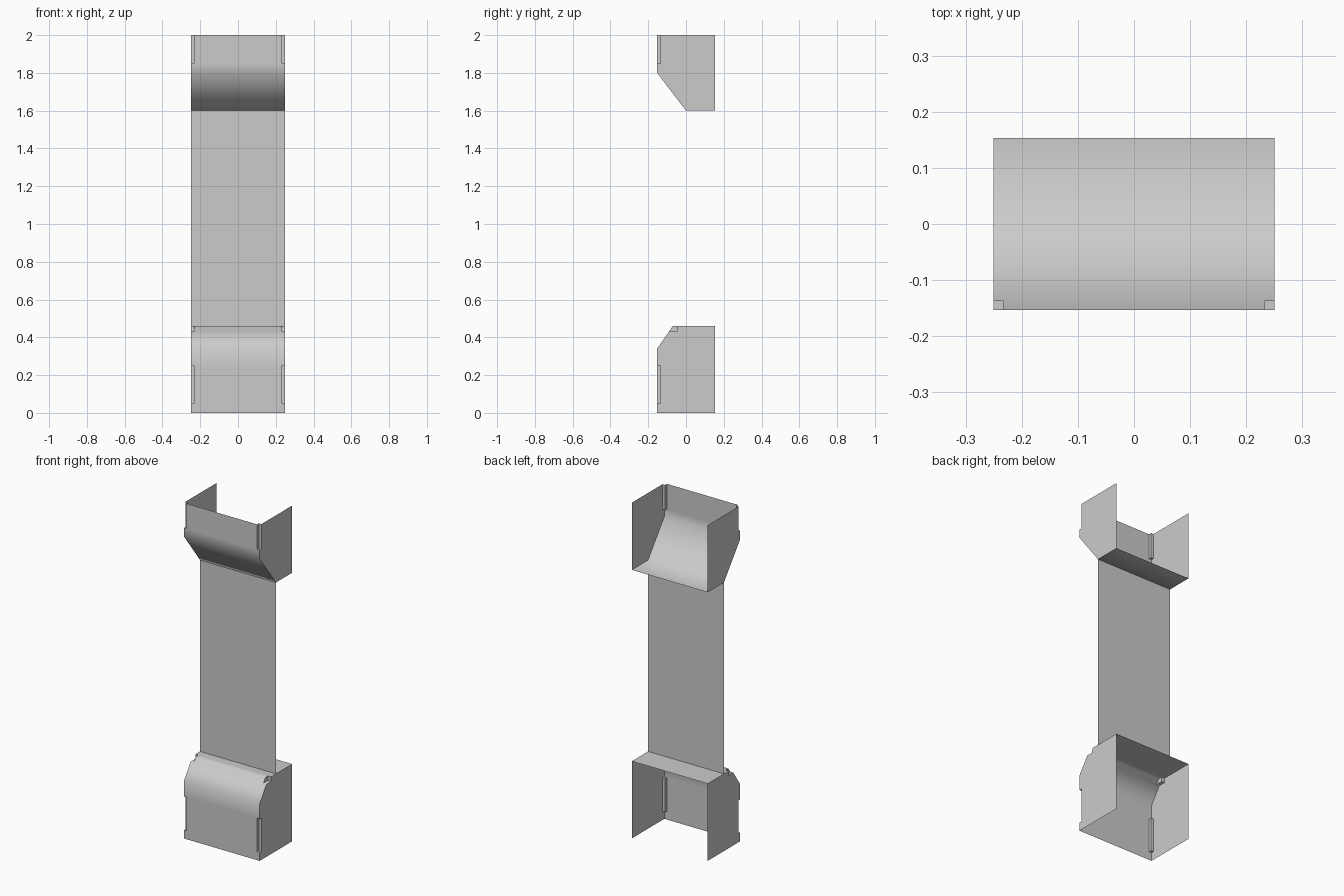
import bpy, bmesh, math

if "Cube" in bpy.data.objects:
    bpy.data.objects.remove(bpy.data.objects["Cube"])

HW, D = 0.25, 0.153      # half width, half depth
N = 0.017                # corner notch size


def new_object(name, bm):
    mesh = bpy.data.meshes.new(name)
    bm.to_mesh(mesh)
    bm.free()
    obj = bpy.data.objects.new(name, mesh)
    bpy.context.collection.objects.link(obj)
    return obj


def extrude_profile(name, profile):
    # y/z outline extruded across x into a closed solid
    bm = bmesh.new()
    face = bm.faces.new([bm.verts.new((-HW, y, z)) for y, z in profile])
    ext = bmesh.ops.extrude_face_region(bm, geom=[face])
    verts = [g for g in ext["geom"] if isinstance(g, bmesh.types.BMVert)]
    bmesh.ops.translate(bm, vec=(2 * HW, 0, 0), verts=verts)
    bmesh.ops.recalc_face_normals(bm, faces=bm.faces[:])
    return new_object(name, bm)


def notch_cutter(name, lo, hi):
    # Box cutters mirrored onto both front corners
    bm = bmesh.new()
    for s in (-1, 1):
        box = bmesh.ops.create_cube(bm, size=1)["verts"]
        for v in box:
            a = [l if c < 0 else h for c, l, h in zip(v.co, lo, hi)]
            v.co = (s * a[0], a[1], a[2])
    bmesh.ops.recalc_face_normals(bm, faces=bm.faces[:])
    return new_object(name, bm)


def shell(obj, cutters, open_z):
    # Cut the notches, then open the back and one end
    for c in cutters:
        mod = obj.modifiers.new("notch", "BOOLEAN")
        mod.operation, mod.solver, mod.object = "DIFFERENCE", "EXACT", c
    deps = bpy.context.evaluated_depsgraph_get()
    mesh = bpy.data.meshes.new_from_object(obj.evaluated_get(deps))
    obj.modifiers.clear()
    obj.data = mesh
    bm = bmesh.new()
    bm.from_mesh(mesh)
    gone = [f for f in bm.faces
            if all(abs(v.co.y - D) < 1e-4 for v in f.verts)
            or all(abs(v.co.z - open_z) < 1e-4 for v in f.verts)]
    bmesh.ops.delete(bm, geom=gone, context="FACES")
    bm.to_mesh(mesh)
    bm.free()
    for c in cutters:
        bpy.data.objects.remove(c)
    bpy.ops.object.select_all(action="DESELECT")
    obj.select_set(True)
    bpy.context.view_layer.objects.active = obj
    bpy.ops.object.shade_smooth_by_angle(angle=math.radians(60))


# Lower housing: bevelled front, flat ledge on top, open below and behind
base = extrude_profile("lower_housing", [
    (D, 0), (-D, 0), (-D, 0.34), (-0.07, 0.46), (D, 0.46)])
shell(base, [
    notch_cutter("low_notch", (HW - N, -0.3, 0.05), (0.3, -D + N, 0.25)),
    notch_cutter("ledge_notch", (HW - 0.02, -0.3, 0.433), (0.3, -0.045, 0.6)),
], 0)

# Upper housing: sloped underside, open above and behind
head = extrude_profile("upper_housing", [
    (D, 2), (-D, 2), (-D, 1.8), (0, 1.6), (D, 1.6)])
shell(head, [
    notch_cutter("top_notch", (HW - N, -0.3, 1.85), (0.3, -D + N, 2.2)),
], 2)

# Flat panel joining the two housings
bm = bmesh.new()
bm.faces.new([bm.verts.new(c) for c in (
    (-HW, 0, 0.46), (HW, 0, 0.46), (HW, 0, 1.6), (-HW, 0, 1.6))])
new_object("middle_panel", bm)
